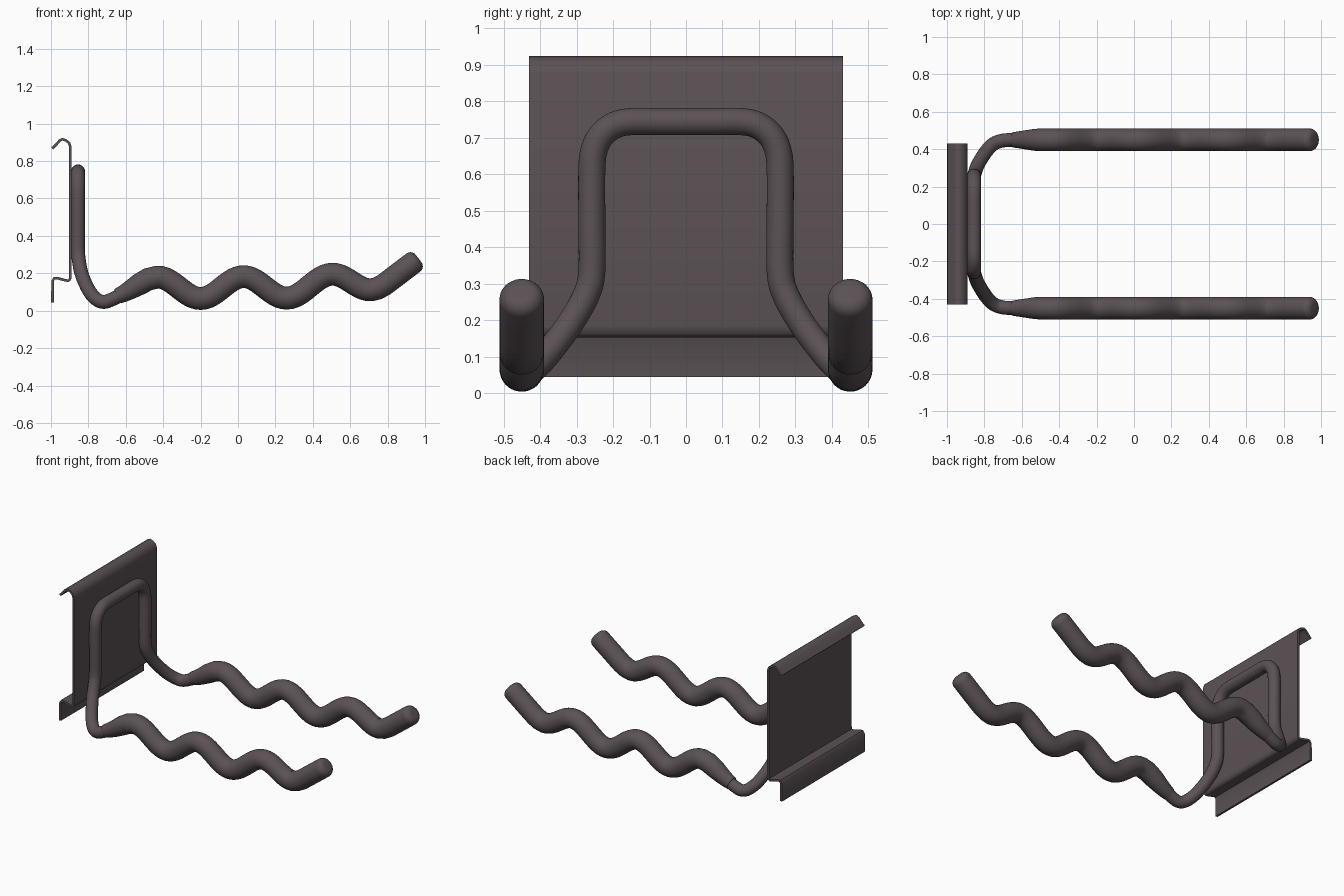
import bpy, bmesh, math
from mathutils import Vector

if "Cube" in bpy.data.objects:
    bpy.data.objects.remove(bpy.data.objects["Cube"])

mat = bpy.data.materials.new("dark warm grey metal")
mat.diffuse_color = (0.105, 0.083, 0.09, 1)
mat.use_nodes = True
mat.node_tree.nodes["Principled BSDF"].inputs["Base Color"].default_value = mat.diffuse_color


def finish(bm, name, angle=40):
    bmesh.ops.recalc_face_normals(bm, faces=bm.faces)
    me = bpy.data.meshes.new(name)
    bm.to_mesh(me)
    bm.free()
    me.materials.append(mat)
    ob = bpy.data.objects.new(name, me)
    bpy.context.collection.objects.link(ob)
    bpy.ops.object.select_all(action='DESELECT')
    ob.select_set(True)
    bpy.context.view_layer.objects.active = ob
    bpy.ops.object.shade_smooth_by_angle(angle=math.radians(angle))
    return ob


def spline(pts, steps=6):
    """Catmull-Rom curve through the points."""
    p = [Vector(q) for q in pts]
    p = [2 * p[0] - p[1]] + p + [2 * p[-1] - p[-2]]
    out = []
    for i in range(1, len(p) - 2):
        a, b, c, d = p[i - 1:i + 3]
        for k in range(steps):
            t = k / steps
            out.append(0.5 * (2 * b + (c - a) * t + (2 * a - 5 * b + 4 * c - d) * t * t
                              + (3 * b - a - 3 * c + d) * t ** 3))
    return out + [p[-2]]


def tube(name, path, radii, sides=32):
    """Sweep a circle of varying radius along a path and cap the ends."""
    bm = bmesh.new()
    rings, n, last = [], None, len(path) - 1
    for i, (c, r) in enumerate(zip(path, radii)):
        t = (path[min(i + 1, last)] - path[max(i - 1, 0)]).normalized()
        if n is None:
            n = t.orthogonal()
        n = (n - t * n.dot(t)).normalized()
        b = t.cross(n)
        rings.append([bm.verts.new(c + r * (n * math.cos(a) + b * math.sin(a)))
                      for a in (math.tau * k / sides for k in range(sides))])
    for r0, r1 in zip(rings, rings[1:]):
        for k in range(sides):
            m = (k + 1) % sides
            bm.faces.new((r0[k], r0[m], r1[m], r1[k]))
    bm.faces.new(rings[0])
    bm.faces.new(rings[-1])
    return finish(bm, name)


# Back plate: bent sheet profile in x-z, thickened and extruded along y
line = [(-0.993, 0.867), (-0.972, 0.888), (-0.953, 0.910), (-0.938, 0.917),
        (-0.920, 0.910), (-0.903, 0.897), (-0.896, 0.875), (-0.896, 0.185),
        (-0.899, 0.166), (-0.908, 0.160), (-0.925, 0.163), (-0.965, 0.174),
        (-0.982, 0.174), (-0.991, 0.160), (-0.992, 0.044)]
line = [Vector(p) for p in line]
half = 0.007
sides_a, sides_b = [], []
for i, p in enumerate(line):
    t = (line[min(i + 1, len(line) - 1)] - line[max(i - 1, 0)]).normalized()
    n = Vector((-t.y, t.x)) * half
    sides_a.append(p + n)
    sides_b.append(p - n)
bm = bmesh.new()
rows = []
for y in (-0.43, 0.43):
    rows.append([[bm.verts.new((q.x, y, q.y)) for q in s] for s in (sides_a, sides_b)])
(a0, b0), (a1, b1) = rows
for i in range(len(line) - 1):
    j = i + 1
    bm.faces.new((a0[i], a0[j], a1[j], a1[i]))
    bm.faces.new((b0[i], b0[j], b1[j], b1[i]))
    bm.faces.new((a0[i], a0[j], b0[j], b0[i]))
    bm.faces.new((a1[i], a1[j], b1[j], b1[i]))
for i in (0, -1):
    bm.faces.new((a0[i], b0[i], b1[i], a1[i]))
finish(bm, "back_plate", 50)

# Bent rod: one half, from the top middle down to the sleeve, then mirrored
X = -0.855
half_rod = [(X, 0.07, 0.744), (X, 0.15, 0.744), (X, 0.196, 0.734), (X, 0.232, 0.706),
            (X, 0.252, 0.665), (X, 0.258, 0.61), (X, 0.258, 0.47), (X, 0.258, 0.335),
            (-0.851, 0.273, 0.27), (-0.834, 0.318, 0.19), (-0.795, 0.382, 0.105),
            (-0.755, 0.425, 0.060), (-0.715, 0.443, 0.047), (-0.67, 0.449, 0.062),
            (-0.61, 0.45, 0.092)]
rod = [(x, -y, z) for x, y, z in reversed(half_rod)] + half_rod
path = spline(rod)
tube("bent_rod", path, [0.037] * len(path))

# Wavy sleeves: cosine waves between crests and troughs, tapered start, rounded tip
turns = [(-0.43, 0.18), (-0.20, 0.065), (0.03, 0.182), (0.26, 0.067),
         (0.505, 0.195), (0.71, 0.111)]
wave = [(-0.645, 0.077), (-0.615, 0.09), (-0.575, 0.112), (-0.53, 0.14), (-0.48, 0.168)]
for (x0, z0), (x1, z1) in zip(turns, turns[1:]):
    for k in range(12):
        t = k / 12
        wave.append((x0 + (x1 - x0) * t, z0 + (z1 - z0) * (1 - math.cos(math.pi * t)) / 2))
wave += [turns[-1], (0.745, 0.119), (0.78, 0.138), (0.82, 0.168), (0.87, 0.206), (0.937, 0.257)]
radii = [0.041 + 0.02 * min(1, max(0, (x + 0.645) / 0.13)) for x, z in wave]
tip = Vector(wave[-1])
axis = (tip - Vector(wave[-2])).normalized()
for k in range(1, 8):
    a = math.pi / 2 * k / 7
    wave.append(tuple(tip + axis * 0.036 * math.sin(a)))
    radii.append(0.061 - 0.036 * (1 - math.cos(a)))
for side, y in (("left", -0.45), ("right", 0.45)):
    tube("wavy_sleeve_" + side, [Vector((x, y, z)) for x, z in wave], radii)
